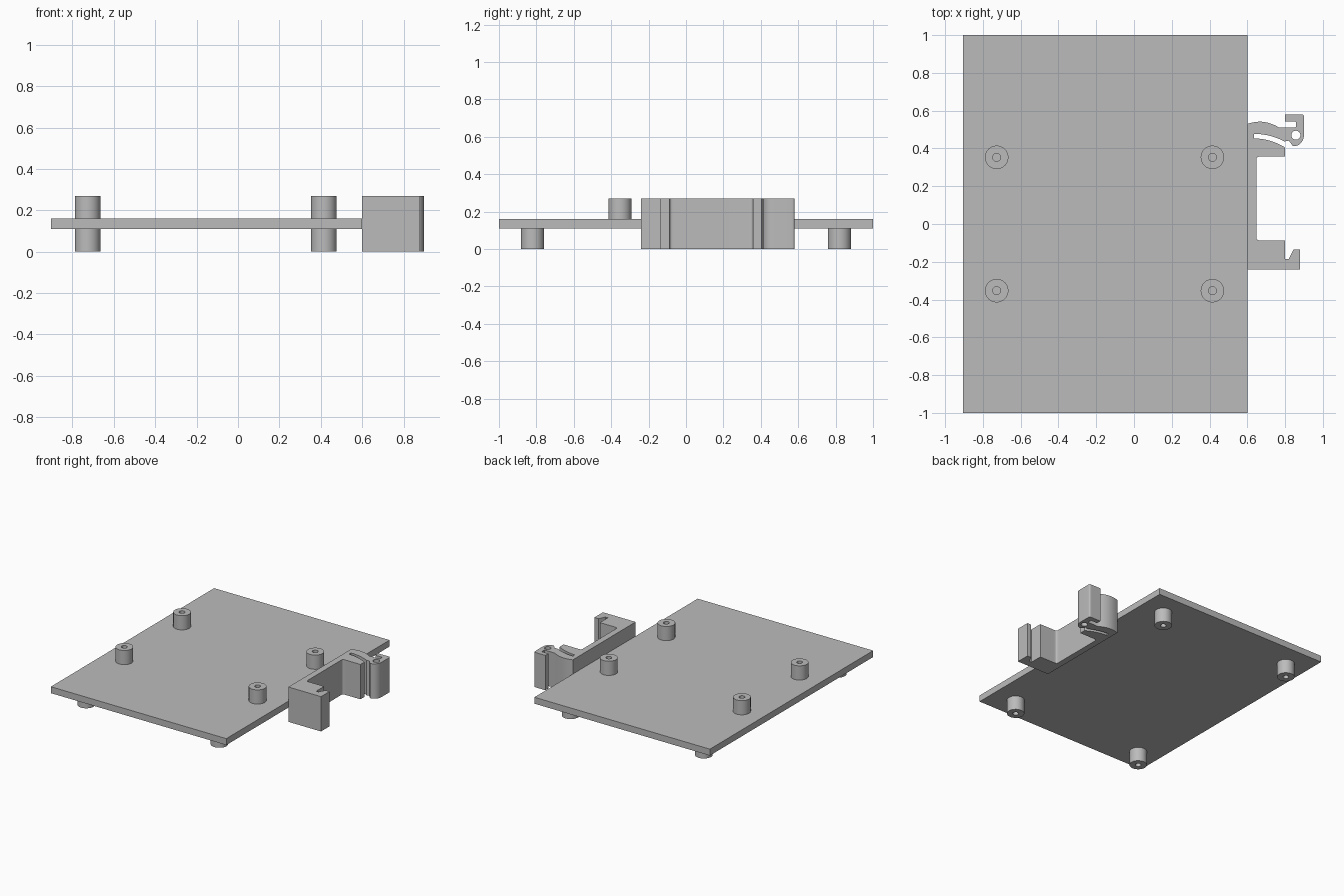
import bpy
import bmesh
import math
from mathutils import Vector
from mathutils.geometry import interpolate_bezier

default_cube = bpy.data.objects.get("Cube")
if default_cube:
    bpy.data.objects.remove(default_cube, do_unlink=True)

TOP, PLATE_LOW, PLATE_HIGH = 0.27, 0.11, 0.16

grey = bpy.data.materials.new("grey plastic")
grey.use_nodes = True
grey.diffuse_color = (0.5, 0.5, 0.5, 1)
grey.node_tree.nodes["Principled BSDF"].inputs["Base Color"].default_value = grey.diffuse_color


def circle(x, y, radius, sides=40):
    angles = [math.tau * i / sides for i in range(sides)]
    return [(x + radius * math.cos(a), y + radius * math.sin(a)) for a in angles]


def bend(start, handle_a, handle_b, end, steps=10):
    """Smooth curve through the plane, as a list of points."""
    points = [Vector((*p, 0)) for p in (start, handle_a, handle_b, end)]
    return [p.to_2d() for p in interpolate_bezier(*points, steps)]


def fillet(start, corner, end):
    return bend(start, corner, corner, end, steps=8)


def prism(name, outlines, low, high):
    """Extrude closed outlines upward; inner outlines become holes."""
    curve = bpy.data.curves.new(name, "CURVE")
    curve.dimensions = "2D"
    curve.fill_mode = "BOTH"
    curve.extrude = (high - low) / 2
    for outline in outlines:
        spline = curve.splines.new("POLY")
        spline.points.add(len(outline) - 1)
        for point, (x, y) in zip(spline.points, outline):
            point.co = (x, y, 0, 1)
        spline.use_cyclic_u = True
    obj = bpy.data.objects.new(name, curve)
    bpy.context.collection.objects.link(obj)
    obj.location.z = (low + high) / 2
    bpy.ops.object.select_all(action="DESELECT")
    obj.select_set(True)
    bpy.context.view_layer.objects.active = obj
    bpy.ops.object.convert(target="MESH")
    obj = bpy.context.object
    # Weld the caps to the walls
    bm = bmesh.new()
    bm.from_mesh(obj.data)
    bmesh.ops.remove_doubles(bm, verts=bm.verts, dist=0.0001)
    bmesh.ops.recalc_face_normals(bm, faces=bm.faces)
    bm.to_mesh(obj.data)
    bm.free()
    obj.data.materials.clear()
    obj.data.materials.append(grey)
    bpy.ops.object.shade_smooth_by_angle(angle=math.radians(30))
    return obj


# Base plate
prism("base_plate", [[(-0.905, -1), (0.6, -1), (0.6, 1), (-0.905, 1)]], PLATE_LOW, PLATE_HIGH)

# Hollow standoffs above and below the plate
for level, offset, low, high in (("upper", 0.353, PLATE_HIGH, TOP), ("lower", 0.82, 0, PLATE_LOW)):
    for side, x in (("right", -0.727), ("left", 0.415)):
        for end, y in (("front", -offset), ("back", offset)):
            prism(f"{level}_standoff_{end}_{side}",
                  [circle(x, y, 0.062), circle(x, y, 0.021, 24)], low, high)

# Rail clip: fixed hook, rail recess, then the springy latch arm
fixed_hook = [(0.6, -0.24), (0.88, -0.24), (0.88, -0.135), (0.845, -0.135),
              (0.82, -0.185), (0.8, -0.185), (0.8, -0.087)]
recess = (fillet((0.68, -0.087), (0.648, -0.087), (0.648, -0.055))
          + fillet((0.648, 0.325), (0.648, 0.357), (0.68, 0.357))
          + [(0.8, 0.357)])
slot = (bend((0.8, 0.405), (0.75, 0.435), (0.7, 0.452), (0.636, 0.453))
        + bend((0.636, 0.477), (0.7, 0.478), (0.76, 0.457), (0.797, 0.437)))
latch_tip = ([(0.82, 0.441), (0.842, 0.412)]
             + bend((0.85, 0.412), (0.88, 0.415), (0.9, 0.44), (0.9, 0.475))
             + fillet((0.9, 0.555), (0.9, 0.58), (0.875, 0.58))
             + [(0.8, 0.58), (0.8, 0.543)]
             + fillet((0.845, 0.543), (0.857, 0.543), (0.857, 0.531))
             + fillet((0.857, 0.522), (0.857, 0.51), (0.845, 0.51)))
arm_back = bend((0.77, 0.51), (0.71, 0.545), (0.66, 0.55), (0.6, 0.53))
prism("rail_clip",
      [fixed_hook + recess + slot + latch_tip + arm_back, circle(0.857, 0.47, 0.024, 24)],
      0, TOP)
